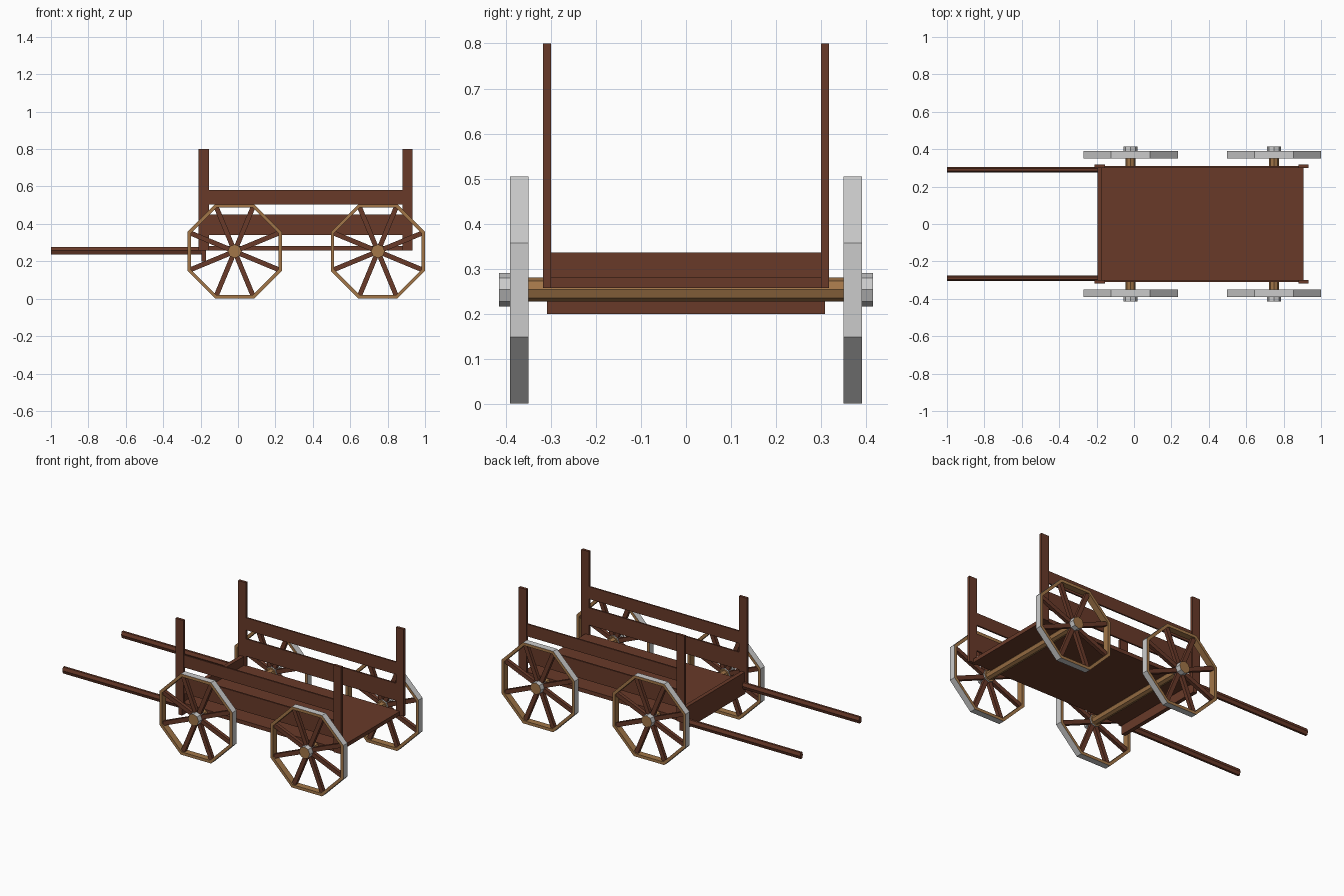
import bpy, bmesh
from math import pi, cos, sin
from mathutils import Matrix, Vector

if "Cube" in bpy.data.objects:
    bpy.data.objects.remove(bpy.data.objects["Cube"])


def material(name, rgb):
    m = bpy.data.materials.new(name)
    m.diffuse_color = (*rgb, 1)
    m.use_nodes = True
    m.node_tree.nodes["Principled BSDF"].inputs["Base Color"].default_value = m.diffuse_color
    return m


BROWN = material("dark_wood", (0.14, 0.042, 0.022))
GOLD = material("light_wood", (0.36, 0.18, 0.065))
GREY = material("iron", (0.8, 0.8, 0.8))


def finish(name, bm, *mats):
    bmesh.ops.recalc_face_normals(bm, faces=bm.faces)
    me = bpy.data.meshes.new(name)
    bm.to_mesh(me)
    bm.free()
    for m in mats:
        me.materials.append(m)
    ob = bpy.data.objects.new(name, me)
    bpy.context.collection.objects.link(ob)
    return ob


def box(name, x, y, z):
    bm = bmesh.new()
    size = Vector((x[1] - x[0], y[1] - y[0], z[1] - z[0]))
    mid = Vector((x[0] + x[1], y[0] + y[1], z[0] + z[1])) / 2
    bmesh.ops.create_cube(bm, size=1, matrix=Matrix.Translation(mid) @ Matrix.Diagonal((*size, 1)))
    return finish(name, bm, BROWN)


def rod(name, sides, r, length, centre, axis, mats, scale=(1, 1, 1)):
    """Prism along x or y; with two materials the second goes on the sides."""
    bm = bmesh.new()
    rot = Matrix.Rotation(pi / 2, 4, axis)
    bmesh.ops.create_cone(bm, cap_ends=True, segments=sides, radius1=r, radius2=r, depth=length,
                          matrix=Matrix.Translation(centre) @ Matrix.Diagonal((*scale, 1)) @ rot)
    if len(mats) > 1:
        for f in bm.faces:
            f.material_index = int(len(f.verts) == 4)
    return finish(name, bm, *mats)


def rim(name, cx, cy, cz, apothem, thick, half_width):
    bm = bmesh.new()
    k = 1 / cos(pi / 8)
    section = [(apothem, -half_width), (apothem, half_width),
               (apothem - thick, half_width), (apothem - thick, -half_width)]
    rings = []
    for i in range(8):
        a = pi / 8 + i * pi / 4
        rings.append([bm.verts.new((cx + r * k * cos(a), cy + y, cz + r * k * sin(a))) for r, y in section])
    for i in range(8):
        p, q = rings[i], rings[(i + 1) % 8]
        for j in range(4):
            n = (j + 1) % 4
            f = bm.faces.new((p[j], p[n], q[n], q[j]))
            f.material_index = 1 if j == 0 else 0   # iron tyre on the outside
    return finish(name, bm, GOLD, GREY)


def spokes(name, cx, cy, cz, length):
    bm = bmesh.new()
    for i in range(8):
        m = (Matrix.Translation((cx, cy, cz)) @ Matrix.Rotation(pi / 8 + i * pi / 4, 4, 'Y')
             @ Matrix.Translation((length / 2, 0, 0)) @ Matrix.Diagonal((length, 0.022, 0.026, 1)))
        bmesh.ops.create_cube(bm, size=1, matrix=m)
    return finish(name, bm, BROWN)


# Wheels and axles
CZ = 0.253
for end, cx in (("front", -0.018), ("rear", 0.748)):
    rod(end + "_axle", 8, 0.027, 0.72, (cx, 0, CZ + 0.001), 'X', [GOLD])
    for side, s in (("right", -1), ("left", 1)):
        tag = f"{end}_{side}_"
        rim(tag + "wheel_rim", cx, s * 0.37, CZ, 0.252, 0.018, 0.02)
        spokes(tag + "wheel_spokes", cx, s * 0.37, CZ, 0.258)
        rod(tag + "wheel_hub", 8, 0.037, 0.065, (cx, s * 0.3825, CZ + 0.001), 'X', [GOLD, GREY])

# Bed and front panel
box("bed_floor", (-0.18, 0.905), (-0.308, 0.308), (0.257, 0.281))
box("front_panel", (-0.195, -0.17), (-0.308, 0.308), (0.2, 0.336))

# Posts, side rails and pulling shafts on both sides
for side, s in (("right", -1), ("left", 1)):
    post_y = sorted((s * 0.30, s * 0.317))
    rail_y = sorted((s * 0.30, s * 0.31))
    box(f"front_{side}_post", (-0.21, -0.155), post_y, (0.257, 0.8))
    box(f"rear_{side}_post", (0.88, 0.933), post_y, (0.257, 0.8))
    box(f"{side}_upper_rail", (-0.17, 0.9), rail_y, (0.505, 0.582))
    box(f"{side}_lower_board", (-0.17, 0.9), rail_y, (0.342, 0.45))
    rod(f"{side}_shaft", 6, 0.02, 0.82, (-0.59, s * 0.29, 0.257), 'Y', [BROWN], (1, 0.7, 1.15))
